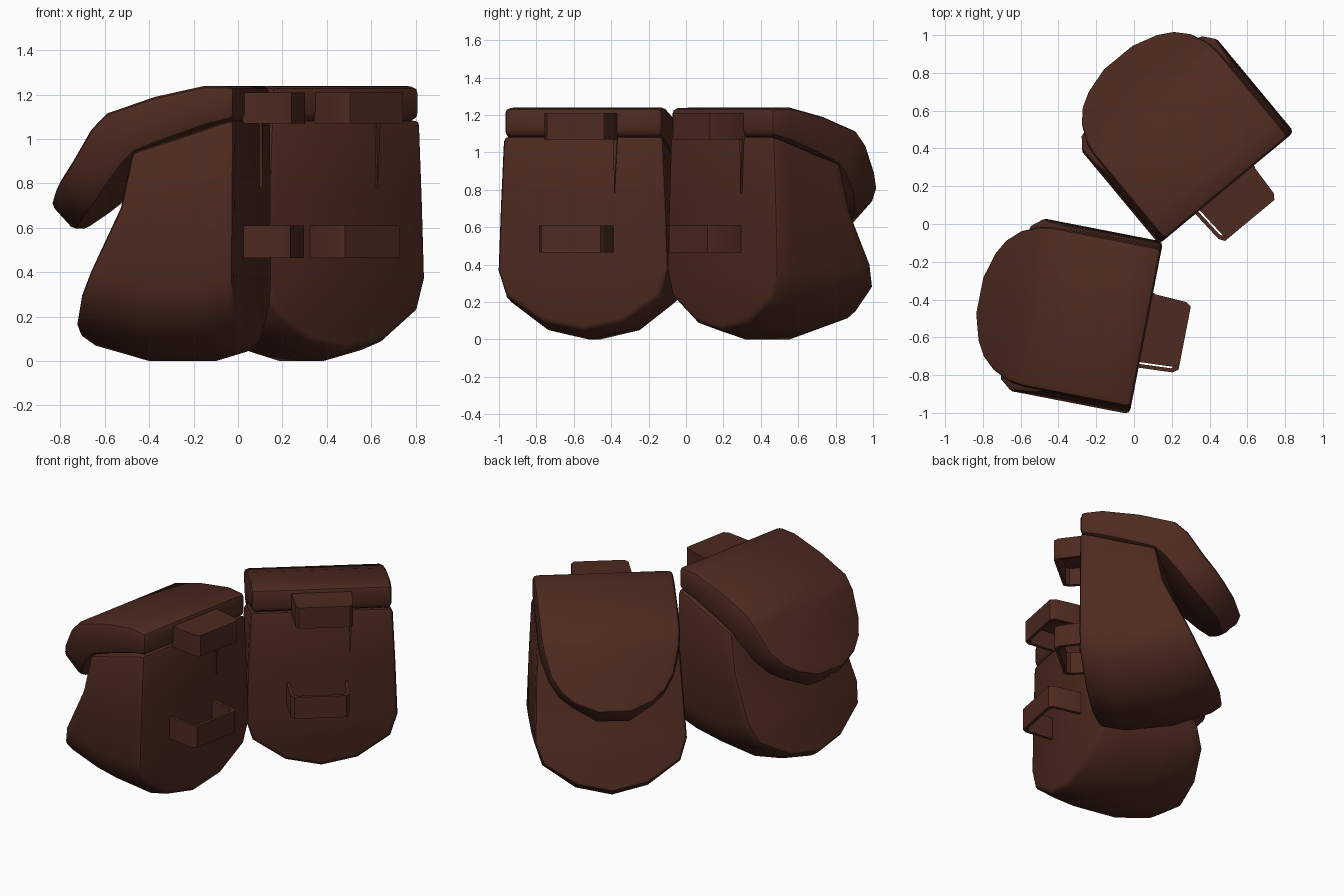
import bpy, bmesh
from math import radians, cos, sin

if "Cube" in bpy.data.objects:
    bpy.data.objects.remove(bpy.data.objects["Cube"])

leather = bpy.data.materials.new("dark_leather")
leather.diffuse_color = (0.075, 0.023, 0.014, 1)
leather.use_nodes = True
leather.node_tree.nodes["Principled BSDF"].inputs["Base Color"].default_value = leather.diffuse_color


def loft(name, rings, place, bevel=0.0, closed_caps=True):
    """Skin a list of equal-length rings given in pouch space (depth, side, height)."""
    bm = bmesh.new()
    vs = [[bm.verts.new(place(*p)) for p in r] for r in rings]
    n = len(rings[0])
    for a, b in zip(vs, vs[1:]):
        for i in range(n):
            j = (i + 1) % n
            bm.faces.new((a[i], a[j], b[j], b[i]))
    # caps are strips running between mirrored points of the ring
    for r in (vs[0], vs[-1]):
        for i in range(n // 2):
            q = list(dict.fromkeys((r[i], r[i + 1], r[n - 2 - i], r[n - 1 - i])))
            if len(q) > 2:
                bm.faces.new(q)
    bmesh.ops.recalc_face_normals(bm, faces=bm.faces)
    if bevel:
        edges = [e for e in bm.edges if e.calc_face_angle(0) > radians(40)]
        bmesh.ops.bevel(bm, geom=edges, offset=bevel, segments=2, profile=0.5,
                        affect='EDGES', clamp_overlap=True)
    me = bpy.data.meshes.new(name)
    bm.to_mesh(me)
    bm.free()
    me.materials.append(leather)
    ob = bpy.data.objects.new(name, me)
    bpy.context.collection.objects.link(ob)
    bpy.ops.object.select_all(action='DESELECT')
    ob.select_set(True)
    bpy.context.view_layer.objects.active = ob
    bpy.ops.object.shade_smooth_by_angle(angle=radians(38))
    return ob


def body(name, place):
    # half outline: side, height, depth of the front at that height
    half = [(.435, 1.09, .47), (.452, .72, .52), (.465, .35, .655),
            (.42, .20, .71), (.22, .05, .77), (0, 0, .80)]
    outline = half + [(-s, z, d) for s, z, d in half[-2::-1]]
    rings = []
    # depth fraction, lift of the underside, drop of the top
    for t, lift, drop in ((0, .05, 0), (.21, 0, .03), (.59, 0, .09), (.9, .07, .135), (1, .125, .15)):
        rings.append([(t * d, s, z + lift * (1 - z / 1.09) ** 2 - drop * (z / 1.09) ** 3)
                      for s, z, d in outline])
    loft(name, rings, place, .025)


def lid(name, place):
    # outer depth, outer height, inner depth, inner height, half width
    path = [(0, 1.237, 0, 1.09, .43), (.14, 1.24, .13, 1.06, .43),
            (.37, 1.19, .33, .99, .43), (.59, 1.115, .46, .94, .43),
            (.665, 1.04, .52, .88, .42), (.76, .89, .60, .78, .38),
            (.825, .81, .665, .70, .32), (.87, .755, .72, .65, .24),
            (.91, .71, .79, .585, .10)]
    rings = [[(a, w, b), (c, w, d), (c, -w, d), (a, -w, b)] for a, b, c, d, w in path]
    loft(name, rings, place, .03)


def belt_loop(name, place, s0, s1, z0, z1):
    # U-shaped band standing off the back of the pouch
    t, i = .02, .03
    outer = [(.01, s0), (-.18, s0 + .01), (-.21, s0 + i), (-.21, s1 - i), (-.18, s1 - .01), (.01, s1)]
    inner = [(.01, s0 + t), (-.17, s0 + t + .01), (-.19, s0 + i + t), (-.19, s1 - i - t),
             (-.17, s1 - t - .01), (.01, s1 - t)]
    rings = [[(*o, z0), (*o, z1), (*n, z1), (*n, z0)] for o, n in zip(outer, inner)]
    loft(name, rings, place)
    return outer


def pouch(side, cx, cy, turn):
    c, s = cos(radians(turn)), sin(radians(turn))

    def place(u, v, z):
        return (cx - c * u + s * v, cy + s * u + c * v, z)

    body(side + "_pouch_body", place)
    lid(side + "_pouch_lid", place)
    belt_loop(side + "_lower_belt_loop", place, -.215, .165, .465, .61)
    plan = belt_loop(side + "_upper_belt_loop", place, -.185, .185, 1.07, 1.205)
    # closed top of the upper loop
    loft(side + "_upper_loop_cap", [[(u, v, z) for u, v in plan] for z in (1.185, 1.21)], place)
    # small seam wedge below the upper loop
    loft(side + "_seam_wedge", [[(u, .165, 1.08), (u, .188, 1.08), (u, .172, .78)]
                                for u in (.01, -.012)], place)


pouch("front", .065, -.55, 11)
pouch("rear", .49, .19, 50.3)
